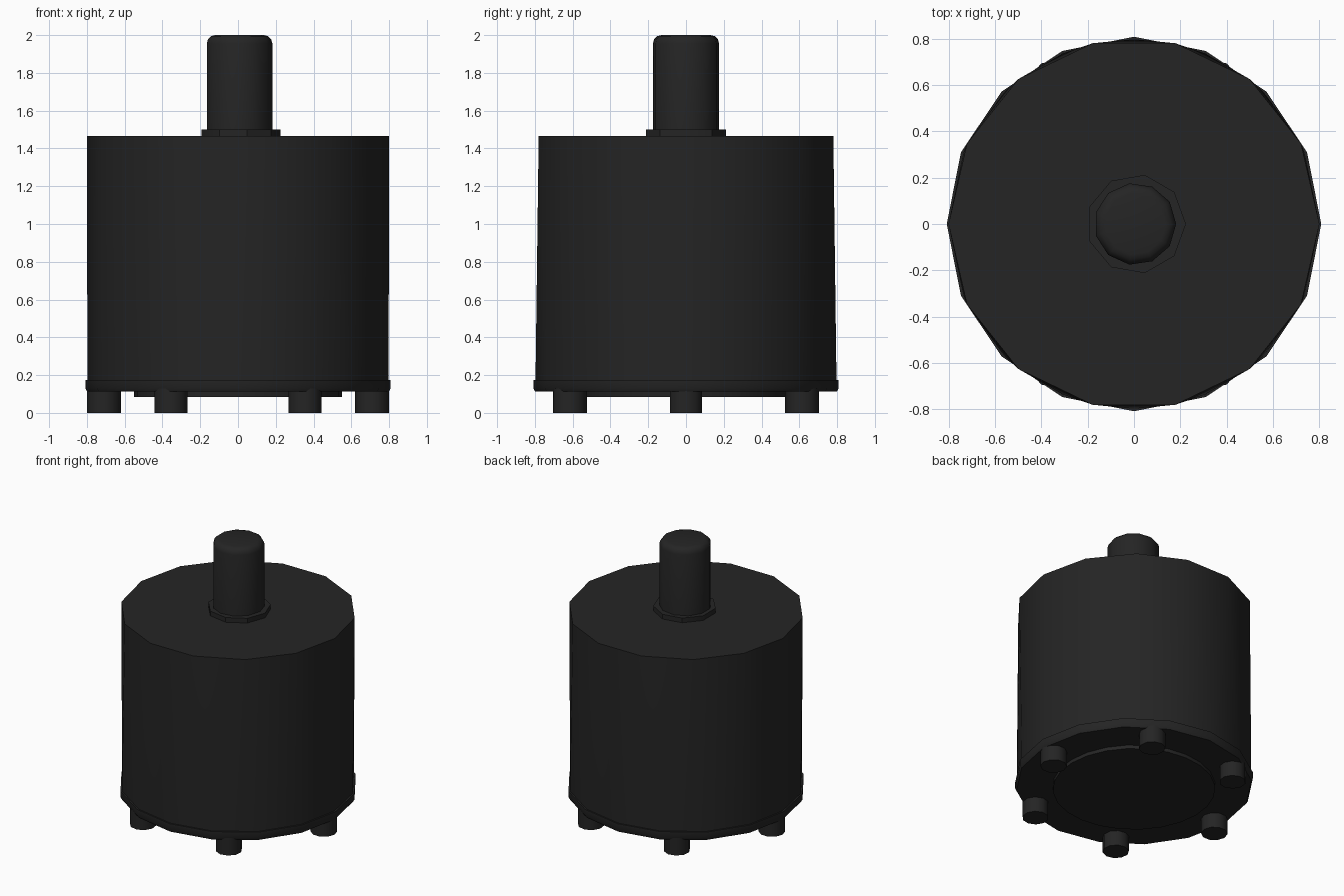
import bpy, bmesh
from math import sin, cos, pi, tau, radians

if "Cube" in bpy.data.objects:
    bpy.data.objects.remove(bpy.data.objects["Cube"], do_unlink=True)

black = bpy.data.materials.new("matte black")
black.use_nodes = True
COLOR = (0.018, 0.018, 0.018, 1)
black.diffuse_color = COLOR
black.node_tree.nodes["Principled BSDF"].inputs["Base Color"].default_value = COLOR


def ring(radius, z, sides, turn=0.0, x=0.0, y=0.0):
    """Corners of a regular polygon at height z."""
    return [(x + radius * cos(turn + tau * i / sides),
             y + radius * sin(turn + tau * i / sides), z) for i in range(sides)]


def hull(name, rings, angle=40):
    """Convex solid wrapped around a stack of rings."""
    bm = bmesh.new()
    for r in rings:
        for co in r:
            bm.verts.new(co)
    bmesh.ops.convex_hull(bm, input=bm.verts[:])
    bmesh.ops.dissolve_limit(bm, angle_limit=radians(0.5), verts=bm.verts[:], edges=bm.edges[:])
    bmesh.ops.recalc_face_normals(bm, faces=bm.faces[:])
    mesh = bpy.data.meshes.new(name)
    bm.to_mesh(mesh)
    bm.free()
    mesh.materials.append(black)
    obj = bpy.data.objects.new(name, mesh)
    bpy.context.collection.objects.link(obj)
    bpy.ops.object.select_all(action="DESELECT")
    obj.select_set(True)
    bpy.context.view_layer.objects.active = obj
    bpy.ops.object.shade_smooth_by_angle(angle=radians(angle))
    return obj


# Main can: the top and bottom rims have different side counts
hull("body", [ring(0.80, 1.465, 14), ring(0.797, 0.15, 16)])

# Flange at the foot of the can
hull("flange", [ring(0.808, 0.175, 16), ring(0.808, 0.13, 16), ring(0.798, 0.112, 16)])

# Raised round plate underneath
hull("bottom_plate", [ring(0.55, 0.13, 24), ring(0.55, 0.085, 24)])

# Six bolt heads that carry the model
for i in range(6):
    a = tau * i / 6
    hull(f"bolt_{i + 1}", [ring(0.09, z, 10, a, 0.71 * cos(a), 0.71 * sin(a))
                           for z in (0.0, 0.13)])

# Collar and rounded shaft on top
hull("collar", [ring(0.215, z, 9, x=0.009) for z in (1.45, 1.5)])
shaft = [ring(0.177, 1.45, 11, x=0.005)]
for step in range(4):
    t = step / 3 * pi / 2
    shaft.append(ring(0.132 + 0.045 * cos(t), 1.955 + 0.045 * sin(t), 11, x=0.005))
hull("shaft", shaft)
